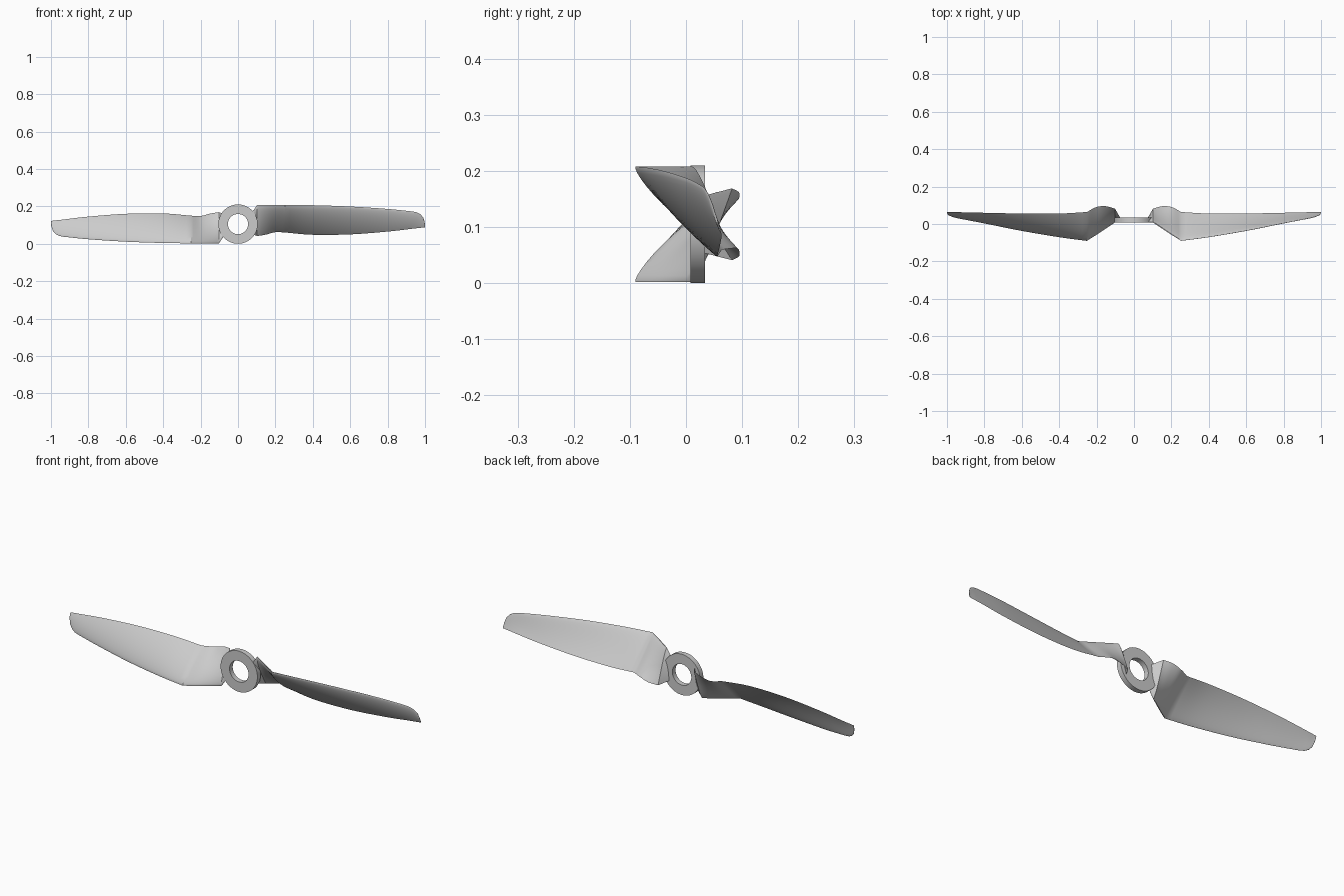
import bpy, bmesh, math
from mathutils import Matrix, Vector

if "Cube" in bpy.data.objects:
    bpy.data.objects.remove(bpy.data.objects["Cube"])

CZ = 0.105  # height of the shaft axis


def finish(bm, name, angle):
    bmesh.ops.recalc_face_normals(bm, faces=bm.faces)
    mesh = bpy.data.meshes.new(name)
    bm.to_mesh(mesh)
    bm.free()
    ob = bpy.data.objects.new(name, mesh)
    bpy.context.collection.objects.link(ob)
    bpy.ops.object.select_all(action='DESELECT')
    ob.select_set(True)
    bpy.context.view_layer.objects.active = ob
    bpy.ops.object.shade_smooth_by_angle(angle=math.radians(angle))
    return ob


def loft(bm, rings, closed=False):
    n = len(rings[0])
    pairs = list(zip(rings, rings[1:])) + ([(rings[-1], rings[0])] if closed else [])
    for a, b in pairs:
        for i in range(n):
            j = (i + 1) % n
            bm.faces.new((a[i], a[j], b[j], b[i]))


def smooth(rows, steps):
    """Catmull-Rom through the station rows."""
    rows = [Vector(r) for r in rows]
    p = [2 * rows[0] - rows[1]] + rows + [2 * rows[-1] - rows[-2]]
    out = []
    for k in range(1, len(p) - 2):
        a, b, c, d = p[k - 1:k + 3]
        for s in range(steps):
            t = s / steps
            out.append(0.5 * (2 * b + (c - a) * t + (2 * a - 5 * b + 4 * c - d) * t * t
                              + (3 * b - a - 3 * c + d) * t ** 3))
    return out + [rows[-1]]


# Shaft hub: thick ring around the y axis
bm = bmesh.new()
rings = []
for k in range(64):
    a = math.tau * k / 64
    rings.append([bm.verts.new((r * math.cos(a), y, CZ + r * math.sin(a)))
                  for r, y in ((0.054, 0.008), (0.105, 0.008), (0.105, 0.034), (0.054, 0.034))])
loft(bm, rings, True)
finish(bm, "hub", 30)

# Blade stations: x, leading edge y z, trailing edge y z, thickness, camber
stub = [(0.070, 0.013, 0.160, 0.028, 0.055, 0.012, 0.0)]
root = [(0.102, 0.010, 0.208, 0.082, 0.041, 0.018, 0.002),
        (0.150, -0.023, 0.208, 0.095, 0.049, 0.019, 0.003),
        (0.200, -0.057, 0.208, 0.091, 0.062, 0.018, 0.005)]
bend = (0.252, -0.090, 0.208, 0.064, 0.060, 0.017, 0.007)
wing = [bend,
        (0.40, -0.070, 0.206, 0.056, 0.048, 0.015, 0.008),
        (0.60, -0.036, 0.199, 0.056, 0.050, 0.013, 0.007),
        (0.80, 0.004, 0.186, 0.060, 0.065, 0.010, 0.005),
        (0.93, 0.029, 0.173, 0.063, 0.080, 0.007, 0.004)]
tip = [(0.955, 0.034, 0.168, 0.063, 0.083, 0.006, 0.003),
       (0.975, 0.040, 0.158, 0.063, 0.085, 0.005, 0.002),
       (0.990, 0.047, 0.141, 0.063, 0.087, 0.004, 0.002),
       (0.997, 0.053, 0.120, 0.063, 0.088, 0.003, 0.001),
       (1.000, 0.058, 0.102, 0.063, 0.088, 0.002, 0.0)]
stations = ([Vector(s) for s in stub] + smooth(root + [bend], 4)[:-1]
            + smooth(wing, 6) + [Vector(s) for s in tip])


def section(bm, s, n=14):
    """Cambered aerofoil outline, rounded at the leading edge."""
    x, ly, lz, ty, tz, thick, camber = s
    le, chord = Vector((x, ly, lz)), Vector((0, ty - ly, tz - lz))
    normal = Vector((0, chord.z, -chord.y)).normalized()
    pts = []
    for k in range(2 * n):
        a = math.pi * k / n
        u = (1 + math.cos(a)) / 2
        half = thick * 0.5 * (2.97 * math.sqrt(u) - 1.26 * u - 3.516 * u ** 2
                              + 2.843 * u ** 3 - 1.015 * u ** 4)
        off = camber * 4 * u * (1 - u) + (half if k <= n else -half)
        if k == 0:
            off = 0
        pts.append(bm.verts.new(le + chord * u + normal * off))
    return pts


def blade(name, turn):
    bm = bmesh.new()
    rings = [section(bm, s) for s in stations]
    loft(bm, rings)
    bm.faces.new(rings[0])
    bm.faces.new(rings[-1])
    centre = Vector((0, 0, CZ))
    bmesh.ops.rotate(bm, verts=bm.verts, cent=centre,
                     matrix=Matrix.Rotation(turn, 3, 'Y'))
    return finish(bm, name, 30)


# Two blades, half a turn apart
blade("blade_right", 0)
blade("blade_left", math.pi)
